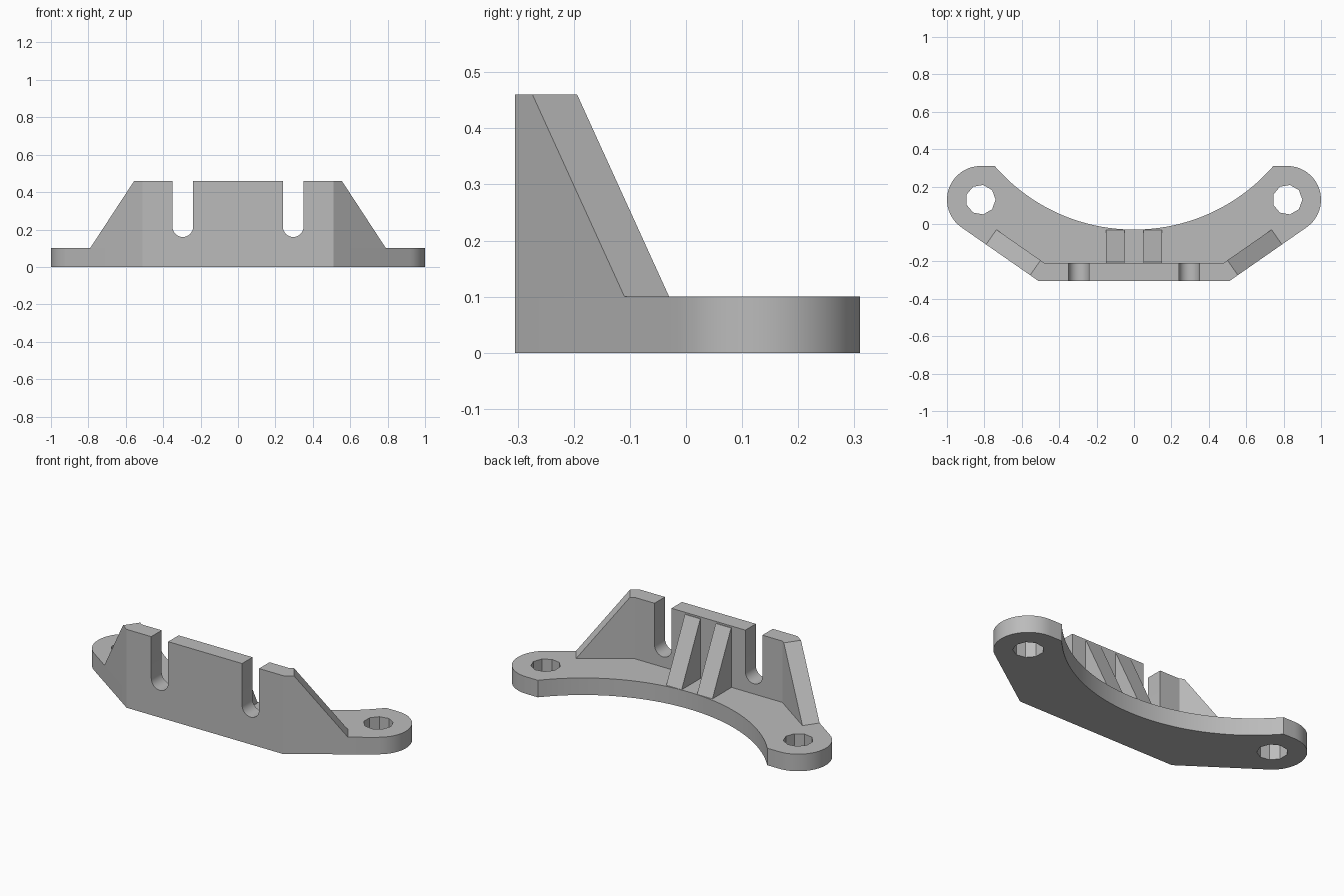
import bpy
import bmesh
from math import cos, sin, atan2, radians, pi, hypot
from mathutils import Vector

cube = bpy.data.objects.get("Cube")
if cube:
    bpy.data.objects.remove(cube, do_unlink=True)

GREY = bpy.data.materials.new("plain_grey")
GREY.use_nodes = True
GREY.diffuse_color = (0.5, 0.5, 0.5, 1)
GREY.node_tree.nodes["Principled BSDF"].inputs["Base Color"].default_value = (0.5, 0.5, 0.5, 1)

PLATE, TOP, FRONT = 0.1, 0.46, -0.305
EYE = Vector((0.82, 0.13))            # mounting hole centre
EYE_R, HOLE_R = 0.18, 0.08
CORNER = Vector((0.51, FRONT))


def prism(name, outline, direction):
    """Extrude a closed 3D outline along a direction."""
    bm = bmesh.new()
    face = bm.faces.new([bm.verts.new(p) for p in outline])
    ext = bmesh.ops.extrude_face_region(bm, geom=[face])
    moved = [v for v in ext["geom"] if isinstance(v, bmesh.types.BMVert)]
    bmesh.ops.translate(bm, verts=moved, vec=direction)
    bmesh.ops.recalc_face_normals(bm, faces=bm.faces)
    mesh = bpy.data.meshes.new(name)
    bm.to_mesh(mesh)
    bm.free()
    mesh.materials.append(GREY)
    obj = bpy.data.objects.new(name, mesh)
    bpy.context.collection.objects.link(obj)
    return obj


def arc(cx, cy, r, a0, a1, steps):
    return [(cx + r * cos(a0 + (a1 - a0) * i / steps),
             cy + r * sin(a0 + (a1 - a0) * i / steps)) for i in range(steps + 1)]


def mirrored(half):
    """Close a right-hand outline with its mirror image."""
    return half + [(-x, y) for x, y in reversed(half)]


def combine(target, other, operation):
    other.hide_render = True
    mod = target.modifiers.new(other.name, 'BOOLEAN')
    mod.operation, mod.solver, mod.object = operation, 'EXACT', other
    bpy.context.view_layer.objects.active = target
    bpy.ops.object.modifier_apply(modifier=mod.name)
    bpy.data.objects.remove(other, do_unlink=True)


# Base plate: straight front, slanted sides, round eyes and a concave back
tangent = atan2(-0.821, 0.571)
ear = arc(EYE.x, EYE.y, EYE_R, tangent, pi / 2, 20)
tip_x, tip_y, mid_y = 0.745, EYE.y + EYE_R, -0.03
rise = tip_y - mid_y
big_r = (tip_x ** 2 + rise ** 2) / (2 * rise)
big_y = mid_y + big_r
end = atan2(tip_y - big_y, tip_x)
back = arc(0, big_y, big_r, end, -pi / 2, 20)[:-1]
half = [tuple(CORNER)] + ear + back
outline = half + [(0, mid_y)] + [(-x, y) for x, y in reversed(half)]
bracket = prism("bracket", [(x, y, 0) for x, y in outline], (0, 0, PLATE))

# Upright wall with two angled wings
along = (Vector(ear[0]) - CORNER).normalized()
inward = Vector((-along.y, along.x))
thick = 0.097
foot = CORNER + along * 0.342
inner_y = FRONT + thick
inner_corner = CORNER + inward * thick
inner_corner += along * ((inner_y - inner_corner.y) / along.y)
wall_half = [tuple(CORNER), tuple(foot), tuple(foot + inward * thick), tuple(inner_corner)]
wall = prism("wall", [(x, y, PLATE) for x, y in mirrored(wall_half)], (0, 0, TOP - PLATE))

# Slope the outer ends of the wings
bm = bmesh.new()
bm.from_mesh(wall.data)
for side in (1, -1):
    normal = Vector((side * along.x * 0.36, along.y * 0.36, 0.287))
    cut = bmesh.ops.bisect_plane(bm, geom=bm.verts[:] + bm.edges[:] + bm.faces[:],
                                 plane_co=(side * foot.x, foot.y, PLATE),
                                 plane_no=normal, clear_outer=True, dist=1e-5)
    edges = [e for e in bm.edges if e.is_boundary]
    bmesh.ops.holes_fill(bm, edges=edges)
bmesh.ops.recalc_face_normals(bm, faces=bm.faces)
bm.to_mesh(wall.data)
bm.free()

# Round-bottomed slots through the wall
for side in (1, -1):
    slot = arc(side * 0.295, 0.215, 0.055, pi, 2 * pi, 16)
    slot = [(slot[0][0], 0.6)] + slot + [(slot[-1][0], 0.6)]
    cutter = prism("slot_cutter", [(x, -0.4, z) for x, z in slot], (0, 0.3, 0))
    combine(wall, cutter, 'DIFFERENCE')
combine(bracket, wall, 'UNION')

# Triangular ribs behind the wall
for x in (-0.15, 0.05):
    rib = prism("rib", [(x, -0.25, 0.06), (x, -0.031, 0.06), (x, -0.031, PLATE),
                        (x, inner_y + 0.004, 0.45), (x, -0.25, 0.45)], (0.1, 0, 0))
    combine(bracket, rib, 'UNION')

# Nine-sided mounting holes
for side in (1, -1):
    ring = arc(side * EYE.x, EYE.y, HOLE_R, 0, 2 * pi, 9)[:-1]
    drill = prism("hole_cutter", [(x, y, -0.1) for x, y in ring], (0, 0, 0.4))
    combine(bracket, drill, 'DIFFERENCE')

bpy.ops.object.select_all(action='DESELECT')
bracket.select_set(True)
bpy.context.view_layer.objects.active = bracket
bpy.ops.object.shade_smooth_by_angle(angle=radians(25))
